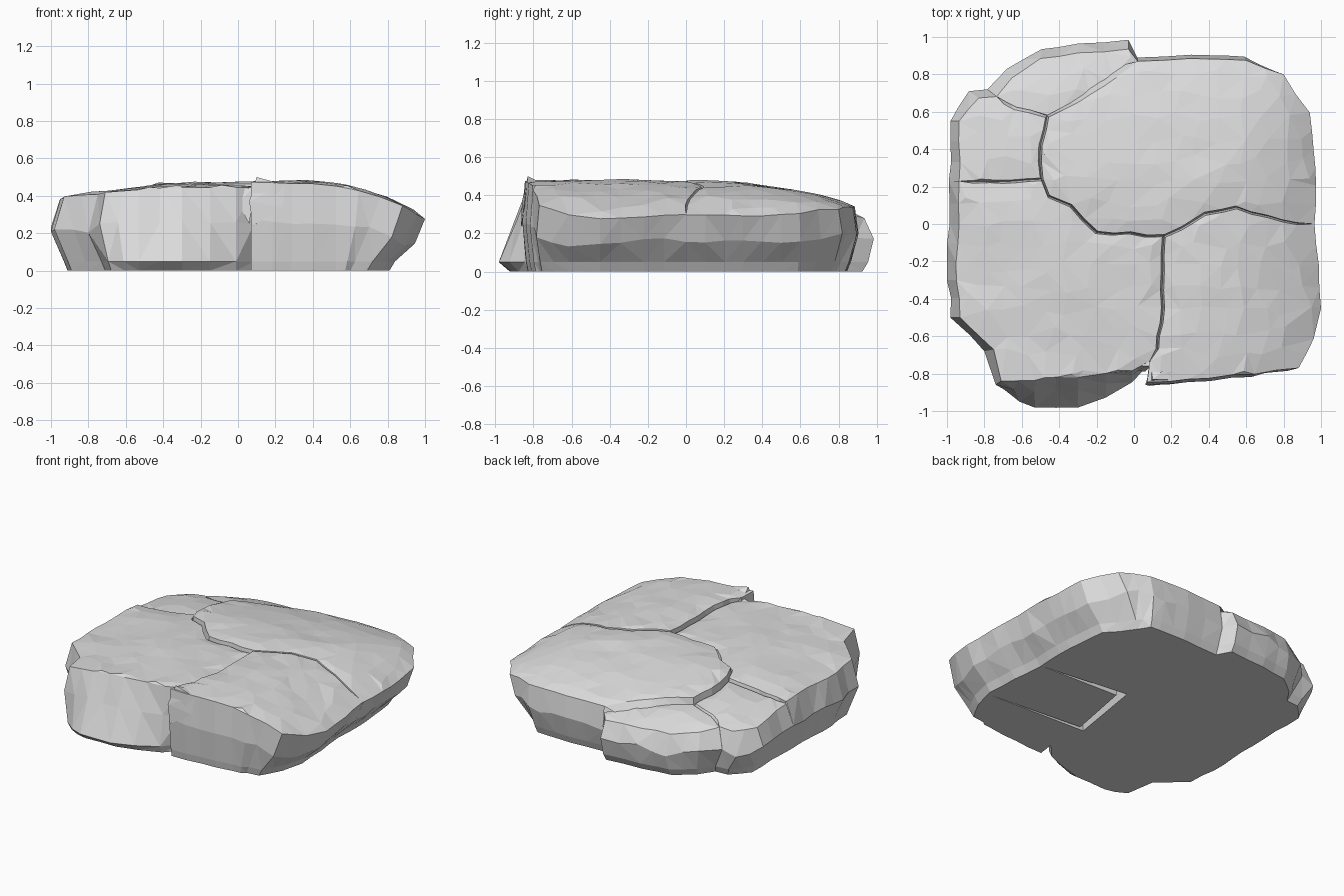
import bpy, bmesh, math, random
from mathutils import Vector, noise
from mathutils.geometry import delaunay_2d_cdt, intersect_point_tri_2d

if "Cube" in bpy.data.objects:
    bpy.data.objects.remove(bpy.data.objects["Cube"])

random.seed(4)
stone_mat = bpy.data.materials.new("pale_grey_stone")
stone_mat.diffuse_color = (0.72, 0.72, 0.72, 1)
stone_mat.use_nodes = True
stone_mat.node_tree.nodes["Principled BSDF"].inputs["Base Color"].default_value = stone_mat.diffuse_color


def clamp(v):
    return max(0.0, min(1.0, v))


# Height of the worn upper surface: falls off to the right, left and back
def top_height(x, y):
    h = 0.47 - math.hypot(0.45 * max(0, x - 0.35) ** 2, 0.16 * max(0, y) ** 2)
    h -= 0.10 * max(0, -x - 0.4)
    return h + 0.012 * noise.noise(Vector((x * 2.5, y * 5, 0.3)))


# Inset of the outer walls per level: base, foot, middle, rim
RIGHT = (0.19, 0.16, 0.06, 0.0)
LEFT = (0.09, 0.07, 0.0, 0.05)
BACK = (0.06, 0.04, 0.0, 0.02)
BACK_LEFT = (0.06, 0.03, 0.0, 0.05)
FRONT = (0.03, 0.02, 0.0, 0.015)
FOOT = (-0.10, -0.165, -0.07, 0.0)


def warp(x, y, level):
    wx = clamp((abs(x) - 0.55) / 0.25)
    wy = clamp((abs(y) - 0.55) / 0.22)
    nx = x - wx * (RIGHT[level] if x > 0 else -LEFT[level])
    if y > 0:
        ny = y - wy * (BACK if x > 0 else BACK_LEFT)[level]
    elif -0.78 < x < 0.04:
        bulge = math.sin(math.pi * (x + 0.78) / 0.82) ** 0.6
        ny = y + wy * FOOT[level] * bulge
    else:
        ny = y + wy * FRONT[level]
    if level == 2:
        nx += 0.02 * noise.noise(Vector((x * 6, y * 6, 2)))
    return nx, ny


def resample(points, step):
    out = []
    for a, b in zip(points, points[1:]):
        a, b = Vector(a), Vector(b)
        n = max(1, round((b - a).length / step))
        for k in range(n):
            p = a.lerp(b, k / n)
            if k:
                p += Vector((random.uniform(-1, 1), random.uniform(-1, 1))) * 0.007
            out.append(p)
    return out + [Vector(points[-1])]


# Joints where cracks meet each other or the outer edge
L, P, Q, M = (-0.985, 0.23), (-0.495, 0.24), (-0.465, 0.58), (-0.78, 0.72)
T, K, R, F = (0.02, 0.89), (0.16, -0.065), (0.965, 0.0), (0.085, -0.745)

# Outer edges, counter-clockwise, and the cracks between the stones
OUTER = {
    "front_left": [L, (-0.985, 0.0), (-1.0, -0.3), (-0.98, -0.5), (-0.8, -0.68),
                   (-0.75, -0.84), (-0.3, -0.82), (-0.01, -0.785), F],
    "front_right": [F, (0.07, -0.86), (0.4, -0.84), (0.88, -0.785),
                    (0.96, -0.62), (1.0, -0.45), R],
    "back_right": [R, (0.97, 0.3), (0.94, 0.6), (0.8, 0.82), (0.6, 0.895),
                   (0.3, 0.905), T],
    "back": [T, (-0.03, 0.985), (-0.3, 0.965), (-0.5, 0.935), (-0.68, 0.83), M],
    "left": [M, (-0.88, 0.71), (-0.985, 0.55), L],
}
CRACKS = {
    "AE": [L, (-0.75, 0.225), P],
    "EC": [P, (-0.5, 0.42), Q],
    "DE": [Q, (-0.66, 0.64), M],
    "CD": [Q, (-0.3, 0.69), (-0.1, 0.84), T],
    "AC": [P, (-0.46, 0.15), (-0.34, 0.1), (-0.2, -0.045), K],
    "BC": [K, (0.25, -0.025), (0.38, 0.055), (0.55, 0.09), (0.8, 0.018), R],
    "AB": [F, (0.125, -0.68), (0.155, -0.45), K],
}
outer = {k: resample(v, 0.12) for k, v in OUTER.items()}
cracks = {k: resample(v, 0.09) for k, v in CRACKS.items()}


def add_object(name, bm):
    me = bpy.data.meshes.new(name)
    bm.to_mesh(me)
    bm.free()
    me.materials.append(stone_mat)
    ob = bpy.data.objects.new(name, me)
    bpy.context.collection.objects.link(ob)


# One stone: outer walls, shallow V grooves along its cracks, rough top
def stone(key, crack_keys, lift):
    edge = outer[key]
    seam = []
    for ck in crack_keys:
        pts = cracks[ck.strip("-")]
        seam += (pts[::-1] if ck[0] == "-" else pts)[:-1]
    count = len(edge)
    loop = edge + seam[1:]
    n = len(loop)
    c = sum(loop, Vector((0, 0))) / n
    bm = bmesh.new()
    rim = []
    for i, p in enumerate(loop):
        q = Vector(warp(p.x, p.y, 3))
        if i >= count:
            q += (c - q).normalized() * 0.009
        rim.append(bm.verts.new((q.x, q.y, top_height(q.x, q.y) + lift - 0.01)))
    # outer walls
    rings = []
    for level in range(3):
        ring = []
        for p in edge:
            x, y = warp(p.x, p.y, level)
            mid = 0.54 * top_height(p.x, p.y)
            mid += 0.05 * noise.noise(Vector((x * 5, y * 5, 7)))
            ring.append(bm.verts.new((x, y, (0, 0.05, mid)[level])))
        rings.append(ring)
    rings.append(rim[:count])
    for lo, hi in zip(rings, rings[1:]):
        for i in range(count - 1):
            bm.faces.new((lo[i], lo[i + 1], hi[i + 1], hi[i]))
    # grooves
    low = {i: bm.verts.new((loop[i].x, loop[i].y,
                            top_height(loop[i].x, loop[i].y) - 0.07))
           for i in range(count, n)}
    for i in range(count - 1, n):
        j = (i + 1) % n
        bm.faces.new([v for v in (low.get(i), low.get(j), rim[j], rim[i]) if v])
    # top surface
    flat = [v.co.xy for v in rim]
    extra = []
    for a in range(-9, 10):
        for b in range(-9, 10):
            q = Vector((a * 0.115 + random.uniform(-0.04, 0.04),
                        b * 0.115 + random.uniform(-0.03, 0.03)))
            if min((q - f).length for f in flat) > 0.035:
                extra.append(q)
    res = delaunay_2d_cdt(flat + extra, [(i, (i + 1) % n) for i in range(n)],
                          [], 1, 1e-5)
    made = {}
    for i, src in enumerate(res[3]):
        if src and min(src) < n:
            made[i] = rim[min(src)]
    for tri in res[2]:
        vs = []
        for i in tri:
            if i not in made:
                q = res[0][i]
                made[i] = bm.verts.new((q.x, q.y, top_height(q.x, q.y) + lift
                                        + random.uniform(-0.004, 0.004)))
            vs.append(made[i])
        a, b, d = (v.co.xy for v in vs)
        if (b - a).cross(d - a) < 0:
            vs.reverse()
        bm.faces.new(vs)
    bmesh.ops.triangulate(bm, faces=[f for f in bm.faces if len(f.verts) > 3])
    add_object(key + "_stone", bm)


stone("front_left", ["AB", "-AC", "-AE"], -0.015)
stone("front_right", ["-BC", "-AB"], 0.008)
stone("back_right", ["-CD", "-EC", "AC", "BC"], 0.006)
stone("back", ["-DE", "CD"], -0.035)
stone("left", ["AE", "EC", "DE"], -0.03)

# Flat underside with a narrow three-sided cleft around one block
around = [Vector(p) for p in ((0.755, 0.015), (0.13, 0.085), (0.045, -0.445), (0.78, -0.475))]
block = [around[0], Vector((0.175, 0.035)), Vector((0.09, -0.42)), around[3]]
rim = [Vector(warp(p.x, p.y, 0)) for key in OUTER for p in outer[key][:-1]]
n = len(rim)
ids = [n, n + 1, n + 2, n + 3, n + 5, n + 4]
edges = [(i, (i + 1) % n) for i in range(n)]
edges += [(a, b) for a, b in zip(ids, ids[1:] + ids[:1])]
res = delaunay_2d_cdt(rim + around + block[1:3], edges, [], 1, 1e-5)
bm = bmesh.new()
vs = [bm.verts.new((q.x, q.y, 0)) for q in res[0]]
for tri in res[2]:
    a, b, d = (res[0][i] for i in tri)
    mid = (a + b + d) / 3
    cleft = any(intersect_point_tri_2d(mid, *t) for k in range(3) for t in (
        (around[k], around[k + 1], block[k]), (block[k], around[k + 1], block[k + 1])))
    if not cleft:
        order = tri if (b - a).cross(d - a) < 0 else tri[::-1]
        bm.faces.new([vs[i] for i in order])
add_object("underside", bm)

# Walls of the cleft, closing upwards
bm = bmesh.new()
for side, flip in ((around, True), (block, False)):
    lo = [bm.verts.new((p.x, p.y, 0)) for p in side]
    hi = [bm.verts.new((*((a + b) / 2), 0.22)) for a, b in zip(around, block)]
    for i in range(3):
        f = [lo[i], lo[i + 1], hi[i + 1], hi[i]]
        bm.faces.new(f if not flip else f[::-1])
bmesh.ops.reverse_faces(bm, faces=bm.faces[:])
add_object("underside_cleft", bm)


# Broken shards at the front end of the crack
def shard(name, points):
    bm = bmesh.new()
    for p in points:
        bm.verts.new(p)
    bmesh.ops.convex_hull(bm, input=bm.verts[:])
    bmesh.ops.recalc_face_normals(bm, faces=bm.faces[:])
    add_object(name, bm)


shard("lip_shard", [(0.08, -0.865, 0.24), (0.06, -0.86, 0.37), (0.1, -0.83, 0.5), (0.13, -0.83, 0.48),
                    (0.25, -0.835, 0.46), (0.24, -0.85, 0.34), (0.18, -0.77, 0.47),
                    (0.09, -0.76, 0.45), (0.1, -0.78, 0.25)])
shard("crack_shard", [(0.0, -0.78, 0.36), (0.06, -0.79, 0.25), (0.09, -0.76, 0.45),
                      (0.0, -0.76, 0.43), (0.05, -0.72, 0.3), (0.08, -0.72, 0.44)])
